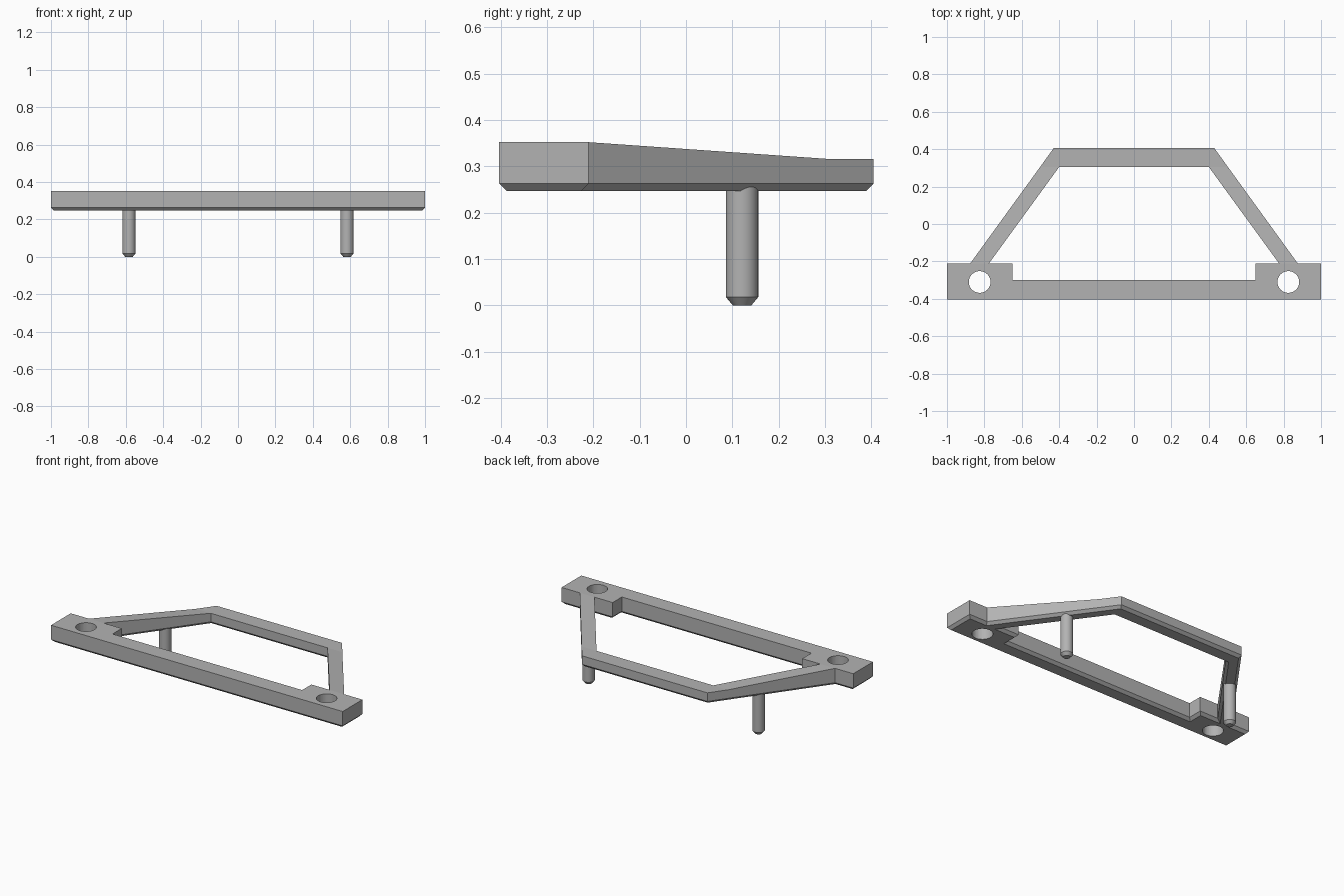
import bpy, bmesh, math
from mathutils import Vector

cube = bpy.data.objects.get("Cube")
if cube:
    bpy.data.objects.remove(cube)

grey = bpy.data.materials.new("plain grey")
grey.use_nodes = True
COLOUR = (0.45, 0.45, 0.45, 1)
grey.diffuse_color = COLOUR
grey.node_tree.nodes["Principled BSDF"].inputs["Base Color"].default_value = COLOUR

Z_BOTTOM, Z_CHAMFER, Z_BACK, Z_FRONT = 0.247, 0.263, 0.316, 0.352
CHAMFER = 0.016
Y_BLOCK, Y_INNER = -0.21, 0.305


def finish(name, bm):
    bmesh.ops.recalc_face_normals(bm, faces=bm.faces[:])
    mesh = bpy.data.meshes.new(name)
    bm.to_mesh(mesh)
    bm.free()
    mesh.materials.append(grey)
    obj = bpy.data.objects.new(name, mesh)
    bpy.context.collection.objects.link(obj)
    return obj


def lathe(name, profile, x, y, steps=32):
    bm = bmesh.new()
    verts = [bm.verts.new((r, 0, z)) for r, z in profile]
    edges = [bm.edges.new(pair) for pair in zip(verts, verts[1:])]
    bmesh.ops.spin(bm, geom=verts + edges, cent=(0, 0, 0), axis=(0, 0, 1),
                   angle=math.tau, steps=steps)
    bmesh.ops.remove_doubles(bm, verts=bm.verts[:], dist=0.0001)
    obj = finish(name, bm)
    obj.location = (x, y, 0)
    return obj


def mirrored(half):
    """Close a counter-clockwise loop from its right half."""
    return [Vector(p) for p in half] + [Vector((-x, y)) for x, y in reversed(half)]


def offset(loop, d):
    """Move every edge of a loop outwards by d, with mitred corners."""
    result = []
    for i, p in enumerate(loop):
        a = (p - loop[i - 1]).normalized()
        b = (loop[(i + 1) % len(loop)] - p).normalized()
        n1, n2 = Vector((a.y, -a.x)), Vector((b.y, -b.x))
        result.append(p + (n1 + n2) * d / (1 + n1.dot(n2)))
    return result


# Frame outlines; the outer arm has a bend point where the slope ends
outer = mirrored([(1, -0.403), (1, Y_BLOCK), (0.875, Y_BLOCK),
                  (0.502, Y_INNER), (0.43, 0.405)])
inner = mirrored([(0.65, -0.3), (0.65, Y_BLOCK), (0.775, Y_BLOCK), (0.4, Y_INNER)])

bm = bmesh.new()


def top_z(p):
    t = min(max((p.y - Y_BLOCK) / (Y_INNER - Y_BLOCK), 0), 1)
    return Z_FRONT + (Z_BACK - Z_FRONT) * t


def layers(loop, d):
    top = [bm.verts.new((p.x, p.y, top_z(p))) for p in loop]
    mid = [bm.verts.new((p.x, p.y, Z_CHAMFER)) for p in loop]
    low = [bm.verts.new((p.x, p.y, Z_BOTTOM)) for p in offset(loop, d)]
    for a, b in ((top, mid), (mid, low)):
        for i in range(len(loop)):
            bm.faces.new((a[i - 1], a[i], b[i], b[i - 1]))
    return top, low


outer_top, outer_low = layers(outer, -CHAMFER)
inner_top, inner_low = layers(inner, CHAMFER)

# Top and underside: front bar with blocks, two arms, back bar
for o, n in ((outer_top, inner_top), (outer_low, inner_low)):
    bm.faces.new(o[:3] + [n[2], n[1], n[0], n[7], n[6], n[5]] + o[7:])
    bm.faces.new((o[2], o[3], n[3], n[2]))
    bm.faces.new((o[6], o[7], n[5], n[4]))
    bm.faces.new(o[3:7] + [n[4], n[3]])
frame = finish("frame", bm)

# Screw holes through the blocks, and pegs under the arms
for side, s in (("left", 1), ("right", -1)):
    cutter = lathe(side + "_hole_cutter",
                   [(0, 0.1), (0.058, 0.1), (0.058, 0.5), (0, 0.5)], s * 0.825, -0.31, 48)
    cutter.hide_render = True
    cutter.hide_set(True)
    cut = frame.modifiers.new(side + " hole", "BOOLEAN")
    cut.operation = "DIFFERENCE"
    cut.solver = "EXACT"
    cut.object = cutter
    lathe(side + "_peg", [(0, 0), (0.02, 0), (0.035, 0.018), (0.035, 0.27), (0, 0.27)],
          s * 0.583, 0.121)

# Smooth the round walls, keep the edges sharp
bpy.ops.object.select_all(action="DESELECT")
for name in ("left_peg", "right_peg"):
    obj = bpy.data.objects[name]
    obj.select_set(True)
    bpy.context.view_layer.objects.active = obj
bpy.ops.object.shade_smooth_by_angle(angle=math.radians(30))
